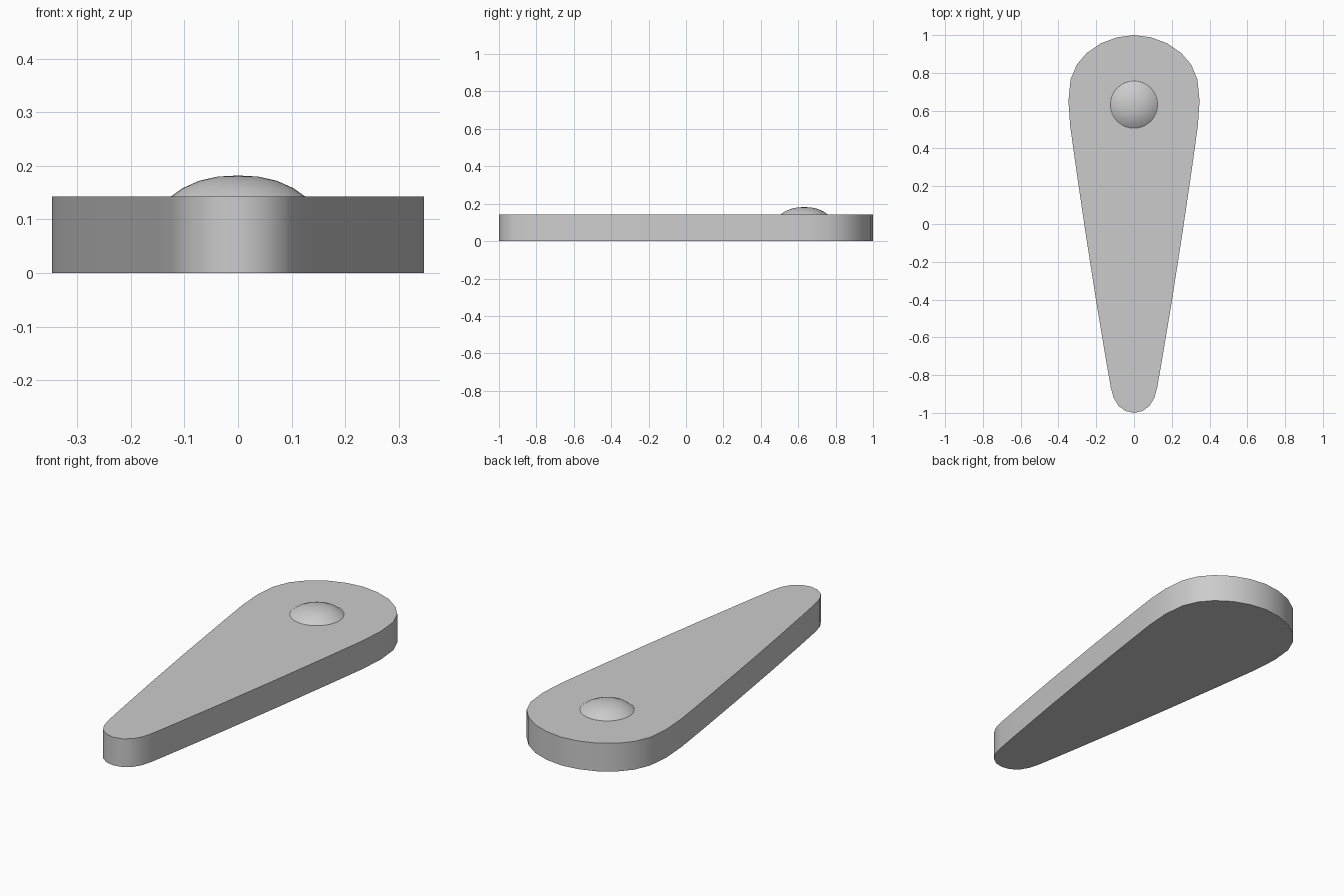
import bpy, bmesh, math

if "Cube" in bpy.data.objects:
    bpy.data.objects.remove(bpy.data.objects["Cube"])

TOP = 0.143


def finish(name, bm):
    bmesh.ops.recalc_face_normals(bm, faces=bm.faces)
    mesh = bpy.data.meshes.new(name)
    bm.to_mesh(mesh)
    bm.free()
    obj = bpy.data.objects.new(name, mesh)
    bpy.context.collection.objects.link(obj)
    bpy.ops.object.select_all(action='DESELECT')
    obj.select_set(True)
    bpy.context.view_layer.objects.active = obj
    bpy.ops.object.shade_smooth_by_angle(angle=math.radians(35))
    return obj


# Tapered lever plate: mirrored half outline, extruded upward
half = [(0, 1), (0.09, 0.988), (0.175, 0.957), (0.25, 0.905), (0.302, 0.845),
        (0.336, 0.765), (0.347, 0.65), (0.338, 0.52), (0.306, 0.29),
        (0.256, -0.05), (0.2, -0.41), (0.15, -0.71), (0.123, -0.865),
        (0.108, -0.92), (0.083, -0.962), (0.045, -0.99), (0, -1)]
outline = half + [(-x, y) for x, y in reversed(half[1:-1])]
bm = bmesh.new()
base = bm.faces.new([bm.verts.new((x, y, 0)) for x, y in outline])
ext = bmesh.ops.extrude_face_region(bm, geom=[base], use_keep_orig=True)
bmesh.ops.translate(bm, vec=(0, 0, TOP),
                    verts=[g for g in ext['geom'] if isinstance(g, bmesh.types.BMVert)])
finish("lever_plate", bm)

# Domed rivet head: profile spun around the pivot
profile = [(0.125, TOP), (0.104, 0.158), (0.073, 0.172), (0.038, 0.180), (0, 0.182)]
pivot = (0, 0.632, 0)
bm = bmesh.new()
verts = [bm.verts.new((r, pivot[1], z)) for r, z in profile]
edges = [bm.edges.new(pair) for pair in zip(verts, verts[1:])]
bmesh.ops.spin(bm, geom=verts + edges, cent=pivot, axis=(0, 0, 1),
               angle=math.tau, steps=32, use_merge=False)
bmesh.ops.remove_doubles(bm, verts=bm.verts, dist=0.0005)
finish("rivet_head", bm)
